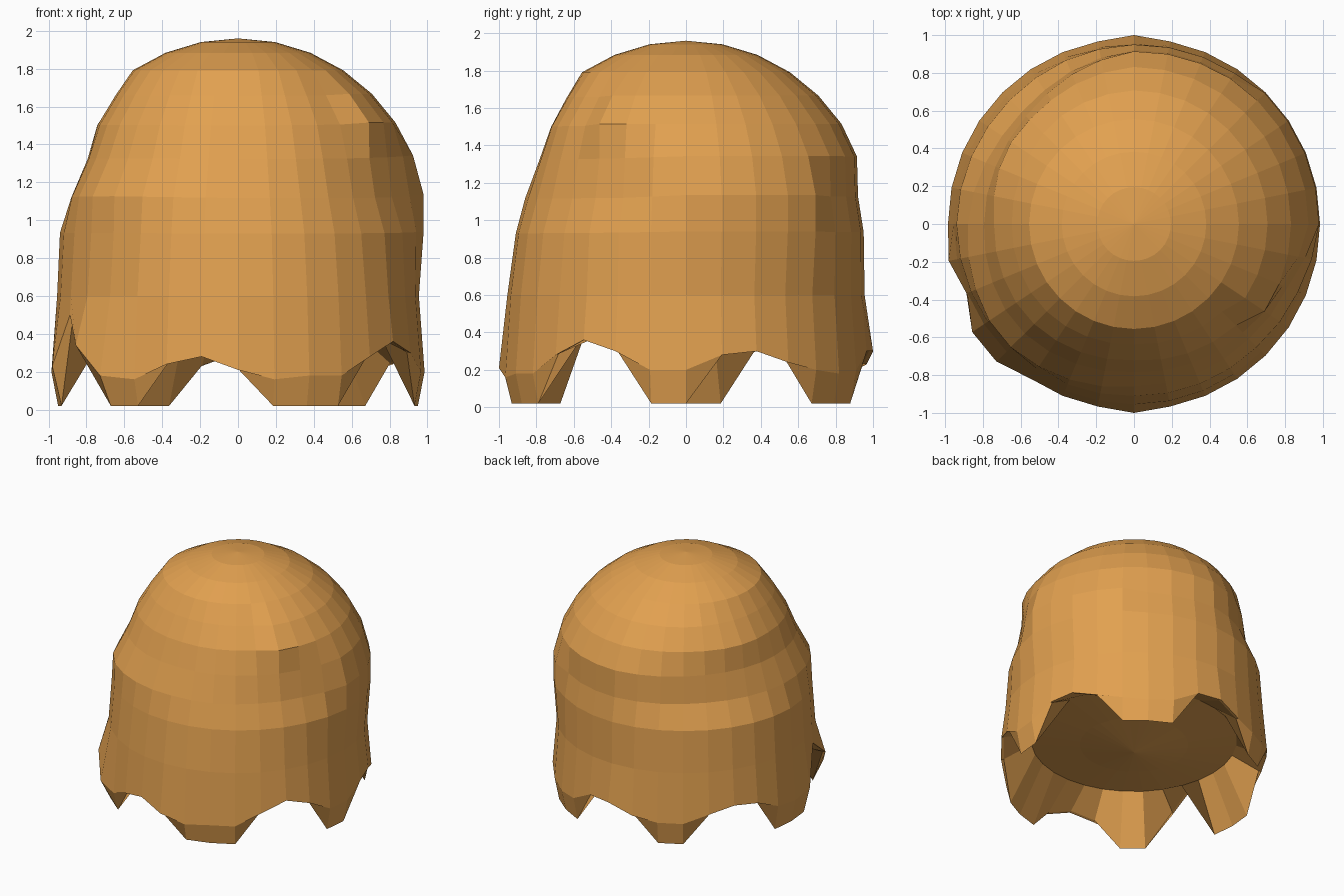
import bpy, bmesh
from math import sin, cos, pi, radians

cube = bpy.data.objects.get("Cube")
if cube:
    bpy.data.objects.remove(cube, do_unlink=True)

SIDES = 32
# Sides whose lower edge is drawn down into a leg tip
LEG_SIDES = {31, 0, 4, 5, 6, 10, 11, 15, 16, 17, 20, 21, 25, 26, 27}
# Height of the wavy hem at each side, counter-clockwise from +x
HEM = (.20, .28, .30, .24, .20, .18, .20, .30, .30, .23, .20, .20, .27, .32, .30, .22,
       .20, .23, .50, .34, .18, .16, .24, .28, .21, .16, .18, .18, .28, .36, .30, .20)

# Depth of the flattened areas, in hundredths, at key directions for each ring
DIRECTIONS = (0, 45, 56, 90, 130, 150, 180, 220, 270, 315, 326, 338, 360)
DENTS = {
    4: (0, 0, 0, 0, 2, 5, 6, 5, 7, 5, 0, 0, 0),
    5: (0, 0, 0, 0, 5, 5, 9, 8, 11, 7, 0, 0, 0),
    6: (0, 0, 0, 1, 11, 13, 13, 10, 14, 11, 9, 7, 0),
    7: (0, 0, 5, 6, 14, 14, 10, 5, 12, 12, 11, 10, 1),
    8: (0, 0, 2, 3, 5, 5, 4, 5, 7, 6, 5, 4, 0),
}


def dent(ring, i):
    """Inward push of one ring vertex, blended between the key directions."""
    if ring not in DENTS:
        return 0.0
    a = i * 360 / SIDES
    keys = list(zip(DIRECTIONS, DENTS[ring]))
    for (a0, d0), (a1, d1) in zip(keys, keys[1:]):
        if a0 <= a < a1:
            return (d0 + (d1 - d0) * (a - a0) / (a1 - a0)) / 100


def ring_point(i, r, z):
    a = radians(i * 360 / SIDES)
    return (r * cos(a), r * sin(a), z)


def hem_radius(i):
    if i in (19, 20):
        return 1.03
    if i == 18:
        return 0.96
    return 1.0 if i in (8, 17, 24) else 0.985


def tip(i):
    """Radius and height of the lowest edge at a side."""
    if i in LEG_SIDES:
        return 0.95, 0.02
    return hem_radius(i) - 0.02, HEM[i] + 0.005


bm = bmesh.new()
rows = []


def add_row(point):
    rows.append([bm.verts.new(ring_point(i, *point(i))) for i in range(SIDES)])


# Rounded dome, pushed in where it is flattened
for k in range(1, 9):
    t = k * pi / 16
    r, z = sin(t), 0.96 + cos(t)
    if k >= 7:
        r, z = 0.98, z - 0.02
    add_row(lambda i: (r - dent(k, i), z - 0.15 * dent(k, i)))

# Lower wall, wavy hem, leg tips, and the underside hanging to a shallow point
add_row(lambda i: (0.955, 0.6))
add_row(lambda i: (hem_radius(i), HEM[i]))
add_row(tip)
add_row(lambda i: (0.76, 0.40))
add_row(lambda i: (0.40, 0.36))

top = bm.verts.new((0, 0, 1.96))
bottom = bm.verts.new((0, 0, 0.295))
for i in range(SIDES):
    j = (i + 1) % SIDES
    bm.faces.new((top, rows[0][i], rows[0][j]))
    for upper, lower in zip(rows, rows[1:]):
        bm.faces.new((upper[i], lower[i], lower[j], upper[j]))
    bm.faces.new((bottom, rows[-1][j], rows[-1][i]))
bmesh.ops.recalc_face_normals(bm, faces=bm.faces)

mesh = bpy.data.meshes.new("domed_body")
bm.to_mesh(mesh)
bm.free()
body = bpy.data.objects.new("domed_body", mesh)
bpy.context.scene.collection.objects.link(body)

# Warm orange skin
colour = (0.76, 0.355, 0.08, 1)
skin = bpy.data.materials.new("warm_orange")
skin.use_nodes = True
skin.diffuse_color = colour
skin.node_tree.nodes["Principled BSDF"].inputs["Base Color"].default_value = colour
mesh.materials.append(skin)
